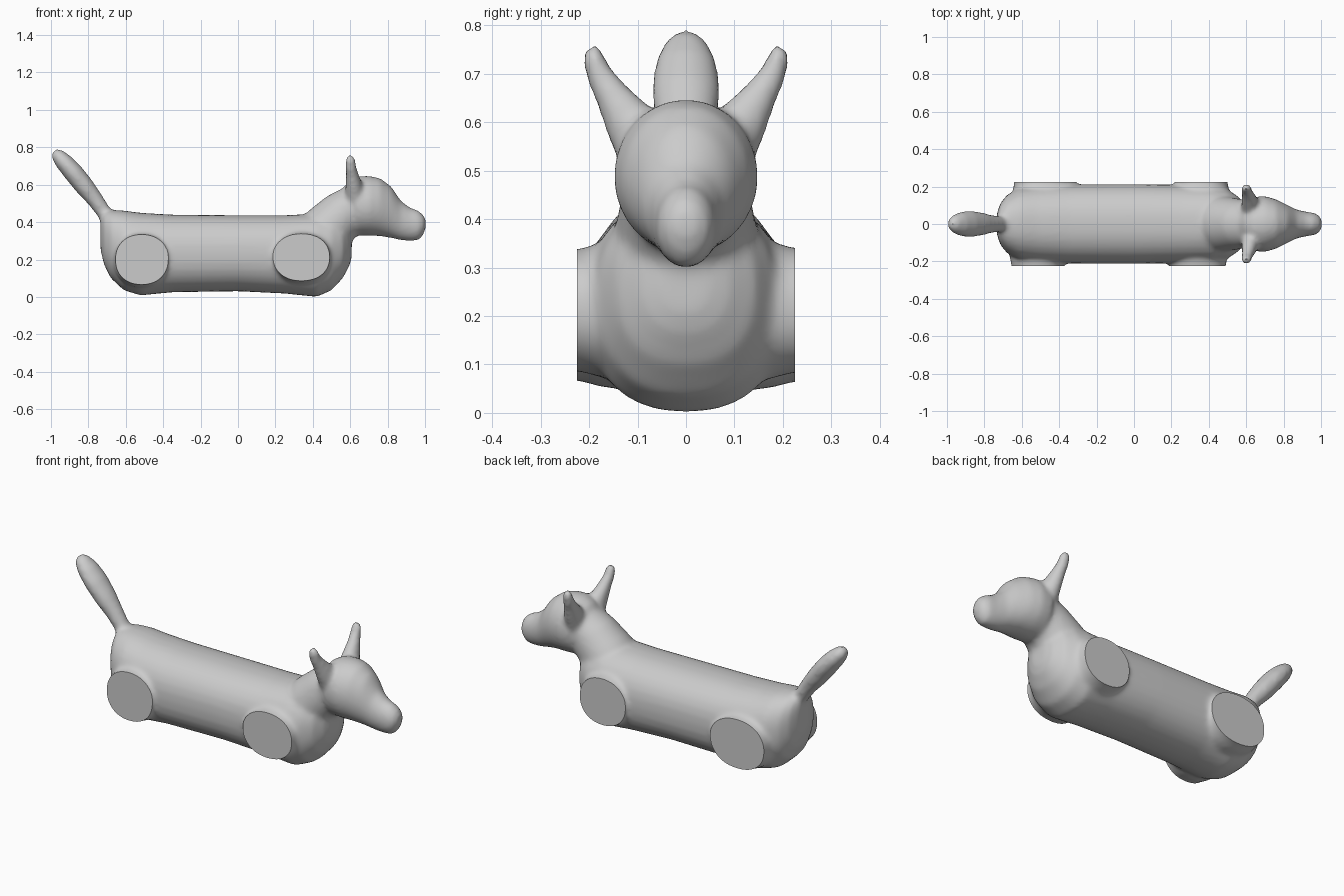
import bpy
import bmesh
from math import cos, sin, tau, copysign, radians
from mathutils import Vector

if "Cube" in bpy.data.objects:
    bpy.data.objects.remove(bpy.data.objects["Cube"])

bm = bmesh.new()
X, Y, Z = Vector((1, 0, 0)), Vector((0, 1, 0)), Vector((0, 0, 1))
SIDES = 32


def loft(u, v, rings, power=2.0):
    """Skin rings of (centre, radius along u, radius along v) and cap the ends."""
    def bend(t):
        return copysign(abs(t) ** (2 / power), t)
    loops = []
    for centre, ru, rv in rings:
        loops.append([bm.verts.new(Vector(centre) + u * ru * bend(cos(tau * i / SIDES))
                                   + v * rv * bend(sin(tau * i / SIDES))) for i in range(SIDES)])
    for a, b in zip(loops, loops[1:]):
        for i in range(SIDES):
            j = (i + 1) % SIDES
            bm.faces.new((a[i], a[j], b[j], b[i]))
    bm.faces.new(loops[0][::-1])
    bm.faces.new(loops[-1])


def upright(sections, power):
    """Loft along x from (x, low z, high z, half width)."""
    loft(Y, Z, [((x, 0, (lo + hi) / 2), w, (hi - lo) / 2) for x, lo, hi, w in sections], power)


# Trunk
upright([(-.735, .25, .43, .05), (-.715, .17, .455, .11), (-.68, .10, .465, .155),
         (-.61, .035, .462, .195), (-.52, .008, .45, .208), (-.35, .025, .44, .212),
         (0, .03, .437, .213), (.25, .018, .437, .21), (.42, .0, .445, .207),
         (.50, .035, .44, .185), (.56, .10, .42, .145), (.595, .165, .37, .09),
         (.608, .21, .33, .045)], 2.3)

# Neck
along = Vector((.62, 0, .78)).normalized()
across = along.cross(Y)
loft(Y, across, [((.40, 0, .29), .16, .14), ((.50, 0, .385), .145, .14),
                 ((.58, 0, .46), .13, .13), ((.66, 0, .52), .12, .11)])

# Head and muzzle
upright([(.555, .40, .57, .06), (.59, .36, .62, .11), (.64, .33, .645, .145),
         (.70, .328, .648, .15), (.76, .325, .635, .132), (.82, .315, .59, .102),
         (.87, .303, .515, .077), (.92, .298, .478, .066), (.965, .302, .462, .06),
         (.99, .33, .44, .045), (1.004, .365, .415, .022)], 2.0)

# Ears
for side in (1, -1):
    out = Vector((0, side * .85, -.5)).normalized()
    loft(X, out, [((.63, side * .07, .53), .06, .07), ((.62, side * .115, .60), .045, .055),
                  ((.61, side * .155, .66), .034, .036), ((.602, side * .18, .70), .030, .029),
                  ((.60, side * .193, .735), .028, .024), ((.60, side * .198, .757), .016, .014)])

# Tail
along = Vector((-.6, 0, .8)).normalized()
across = along.cross(Y)
loft(Y, across, [((-.66, 0, .37), .06, .06), ((-.715, 0, .45), .042, .04),
                 ((-.76, 0, .515), .047, .044), ((-.82, 0, .59), .063, .052),
                 ((-.88, 0, .665), .071, .053), ((-.93, 0, .722), .064, .048),
                 ((-.965, 0, .76), .046, .037), ((-.982, 0, .782), .022, .018)])

# Leg stumps, as (x, z, half length, half height, side)
for x, z, rx, rz, side in ((-.515, .2, .14, .133, -1), (.34, .212, .15, .125, -1),
                           (-.475, .2, .165, .135, 1), (.36, .212, .14, .128, 1)):
    loft(X, Z, [((x, side * .08, z + .01), rx + .02, rz + .03),
                ((x, side * .17, z), rx + .01, rz + .015),
                ((x, side * .225, z), rx, rz),
                ((x, side * .27, z), rx, rz)], 2.2)

bmesh.ops.recalc_face_normals(bm, faces=bm.faces)
mesh = bpy.data.meshes.new("dog_body")
bm.to_mesh(mesh)
bm.free()
dog = bpy.data.objects.new("dog_body", mesh)
bpy.context.collection.objects.link(dog)

# Fuse the parts into one soft skin
remesh = dog.modifiers.new("Fuse", 'REMESH')
remesh.mode = 'VOXEL'
remesh.voxel_size = .011
soften = dog.modifiers.new("Soften", 'SMOOTH')
soften.factor = .5
soften.iterations = 14
bpy.context.view_layer.update()
graph = bpy.context.evaluated_depsgraph_get()
skin = bpy.data.meshes.new_from_object(dog.evaluated_get(graph))
dog.modifiers.clear()

# Slice the leg stumps off flat
bm = bmesh.new()
bm.from_mesh(skin)
for side in (1, -1):
    bmesh.ops.bisect_plane(bm, geom=bm.verts[:] + bm.edges[:] + bm.faces[:],
                           plane_co=Y * side * .225, plane_no=Y * side, clear_outer=True)
    rim = [e for e in bm.edges if e.is_boundary]
    bmesh.ops.holes_fill(bm, edges=rim, sides=0)
bmesh.ops.recalc_face_normals(bm, faces=bm.faces)
bm.to_mesh(skin)
bm.free()
dog.data = skin

# Plain grey colour
grey = bpy.data.materials.new("plain grey")
grey.use_nodes = True
colour = (.6, .6, .6, 1)
grey.diffuse_color = colour
grey.node_tree.nodes["Principled BSDF"].inputs["Base Color"].default_value = colour
skin.materials.clear()
skin.materials.append(grey)

bpy.ops.object.select_all(action='DESELECT')
dog.select_set(True)
bpy.context.view_layer.objects.active = dog
bpy.ops.object.shade_smooth_by_angle(angle=radians(40))
